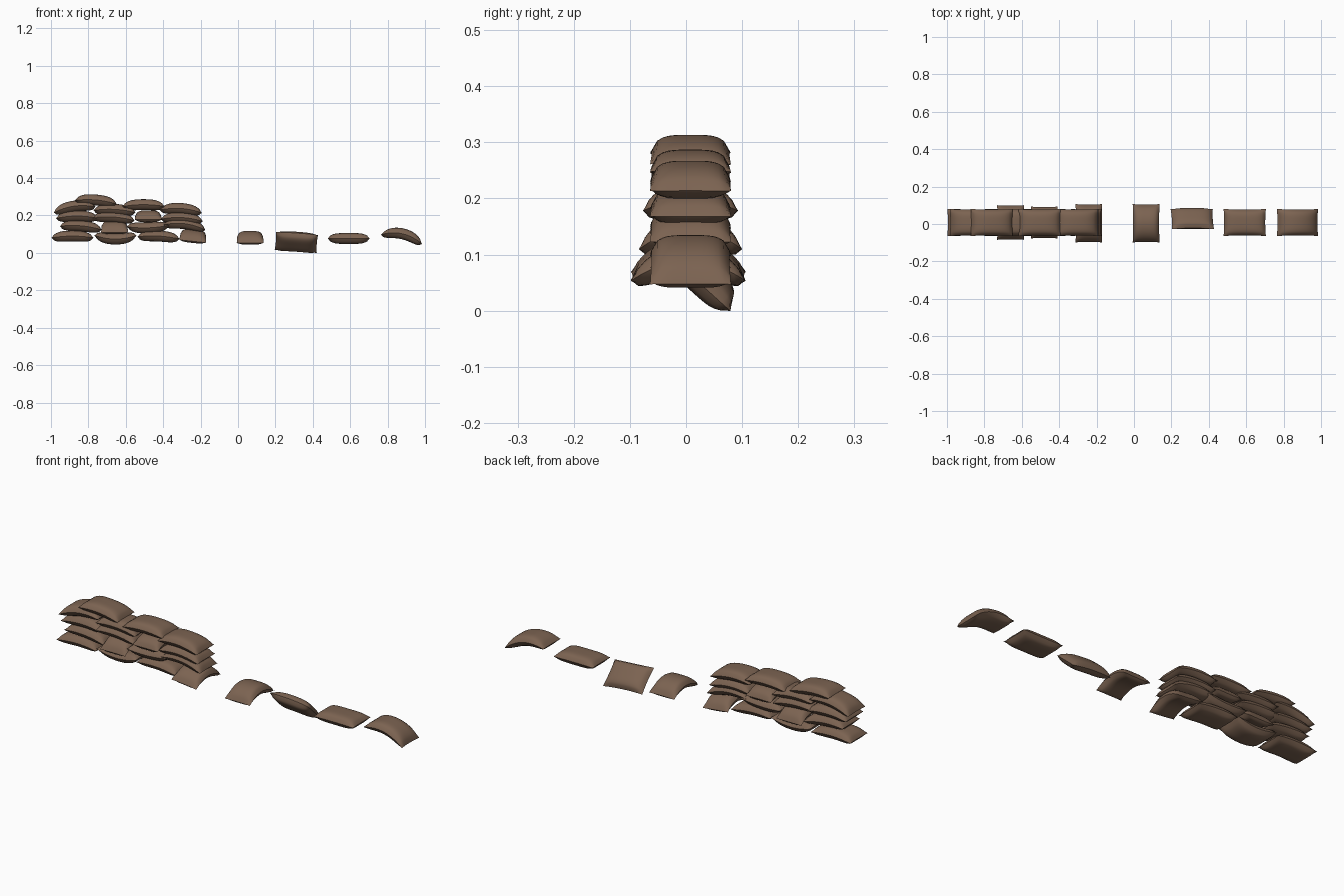
import bpy
import bmesh
from math import radians
from mathutils import Matrix

cube = bpy.data.objects.get("Cube")
if cube:
    bpy.data.objects.remove(cube, do_unlink=True)

burlap = bpy.data.materials.new("brown burlap")
burlap.use_nodes = True
burlap.diffuse_color = (0.2, 0.125, 0.083, 1)
burlap.node_tree.nodes["Principled BSDF"].inputs["Base Color"].default_value = burlap.diffuse_color

LENGTH, WIDTH, PUFF = 0.226, 0.144, 0.029
COLUMNS, ROWS = 20, 14


def half_pillow(bm, side, length, bend):
    """One cloth panel: puffed in the middle, pinched at the seam, arched along its length."""
    grid = []
    for i in range(COLUMNS + 1):
        u = 2 * i / COLUMNS - 1
        line = []
        for j in range(ROWS + 1):
            v = 2 * j / ROWS - 1
            # seam edges pull in slightly between the corners
            x = u * length / 2 * (1 - 0.03 * (1 - v * v))
            y = v * WIDTH / 2 * (1 - 0.04 * (1 - u * u))
            puff = PUFF * ((1 - u ** 4) * (1 - v ** 4)) ** 0.6
            z = side * puff + bend * (0.4 - u * u)
            line.append(bm.verts.new((x, y, z)))
        grid.append(line)
    for i in range(COLUMNS):
        for j in range(ROWS):
            bm.faces.new((grid[i][j], grid[i + 1][j], grid[i + 1][j + 1], grid[i][j + 1]))


def sandbag(name, x, z, bend=0.0, tilt=0, y=0.008, length=LENGTH, turn=0, roll=0):
    bm = bmesh.new()
    for side in (1, -1):
        half_pillow(bm, side, length, bend)
    bmesh.ops.remove_doubles(bm, verts=bm.verts, dist=0.0001)
    bmesh.ops.recalc_face_normals(bm, faces=bm.faces)
    spin = (Matrix.Rotation(radians(tilt), 4, "Y") @ Matrix.Rotation(radians(roll), 4, "X")
            @ Matrix.Rotation(radians(turn), 4, "Z"))
    bm.transform(Matrix.Translation((x, y, z)) @ spin)
    mesh = bpy.data.meshes.new(name)
    bm.to_mesh(mesh)
    bm.free()
    mesh.materials.append(burlap)
    bag = bpy.data.objects.new(name, mesh)
    bpy.context.collection.objects.link(bag)
    for other in bpy.context.selected_objects:
        other.select_set(False)
    bag.select_set(True)
    bpy.context.view_layer.objects.active = bag
    bpy.ops.object.shade_smooth_by_angle(angle=radians(50))


def cross_bag(name, x, z, bend=0.035, tilt=0, y=0.004, length=0.205):
    """A bag laid across the wall, drooping at both ends."""
    sandbag(name, x, z, bend, tilt, y, length, turn=90)


# bottom course
sandbag("bottom_bag_right_end", -0.885, 0.086, bend=0.01)
sandbag("bottom_bag_sagging", -0.655, 0.082, bend=-0.02)
sandbag("bottom_bag_middle", -0.425, 0.086, bend=0.01, tilt=3)
cross_bag("bottom_cross_bag", -0.24, 0.083, tilt=6)

# second course
sandbag("second_bag_right_end", -0.84, 0.14, bend=0.012, tilt=5)
cross_bag("second_cross_bag", -0.66, 0.13, y=0.008, length=0.185)
sandbag("second_bag_middle", -0.48, 0.138, bend=-0.01, tilt=-2)
sandbag("second_bag_left_end", -0.285, 0.148, bend=0.02, tilt=7)

# third course
sandbag("third_bag_right_end", -0.86, 0.192, bend=0.012)
sandbag("third_bag_middle", -0.665, 0.187, bend=0.012, tilt=4)
cross_bag("third_cross_bag", -0.48, 0.19, bend=0.02, y=0.008, length=0.17)
sandbag("third_bag_left_end", -0.3, 0.183, bend=0.015, tilt=3)

# top course
sandbag("top_bag_right_end", -0.875, 0.242, bend=0.02, tilt=-8)
sandbag("top_bag_raised", -0.76, 0.278, bend=0.012, tilt=5)
sandbag("top_bag_tucked", -0.66, 0.228, bend=0.012, tilt=3)
sandbag("top_bag_middle", -0.505, 0.254, bend=0.01)
sandbag("top_bag_left_end", -0.305, 0.231, bend=0.016, tilt=4)

# loose bags lying beside the wall
cross_bag("loose_cross_bag", 0.065, 0.074)
sandbag("loose_tipped_bag", 0.312, 0.058, tilt=4, y=0.028, roll=-42, bend=0.006)
sandbag("loose_flat_bag", 0.592, 0.077)
sandbag("loose_drooping_bag", 0.878, 0.09, bend=0.03, tilt=13)
